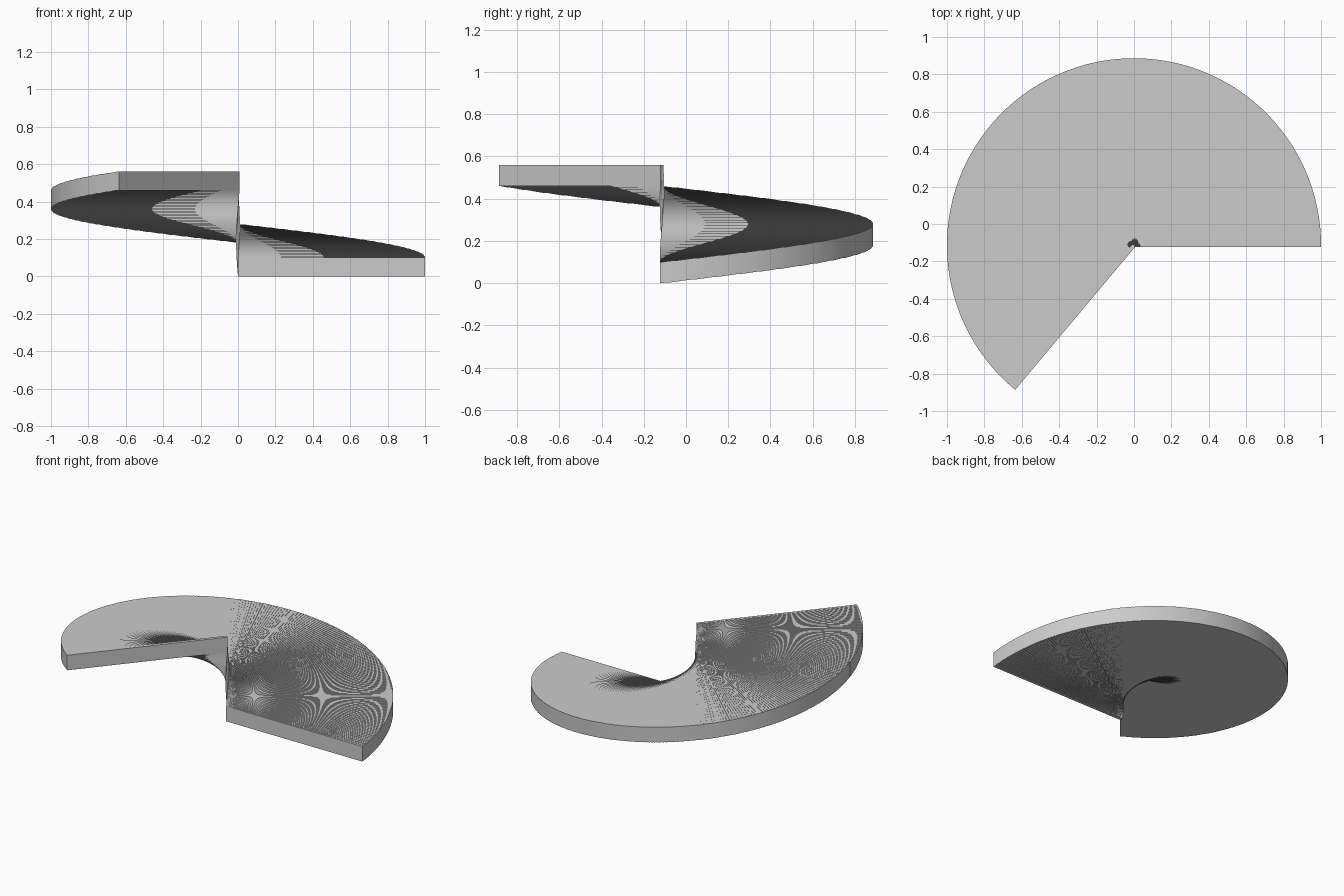
import bpy
import bmesh
from math import radians
from mathutils import Matrix, Vector

# Remove the default cube
cube = bpy.data.objects.get("Cube")
if cube:
    bpy.data.objects.remove(cube, do_unlink=True)

STEPS = 231           # one tread per degree of turn
RISE = 0.002          # height gained per tread
LENGTH, WIDTH, THICK = 1.0, 0.02, 0.1
AXIS = Vector((0, -0.114, 0))

# Plain grey material
grey = bpy.data.materials.new("plain grey")
grey.use_nodes = True
colour = (0.6, 0.6, 0.6, 1)
grey.diffuse_color = colour
grey.node_tree.nodes["Principled BSDF"].inputs["Base Color"].default_value = colour

# Spiral ramp: thin radial treads, each turned and raised from the last
bm = bmesh.new()
tread = (Matrix.Translation((LENGTH / 2, 0, THICK / 2))
         @ Matrix.Diagonal((LENGTH, WIDTH, THICK, 1)))
for i in range(STEPS):
    place = (Matrix.Translation(AXIS + Vector((0, 0, i * RISE)))
             @ Matrix.Rotation(radians(i), 4, 'Z'))
    bmesh.ops.create_cube(bm, size=1, matrix=place @ tread)

mesh = bpy.data.meshes.new("spiral_ramp")
bm.to_mesh(mesh)
bm.free()
mesh.materials.append(grey)
ramp = bpy.data.objects.new("spiral_ramp", mesh)
bpy.context.collection.objects.link(ramp)
